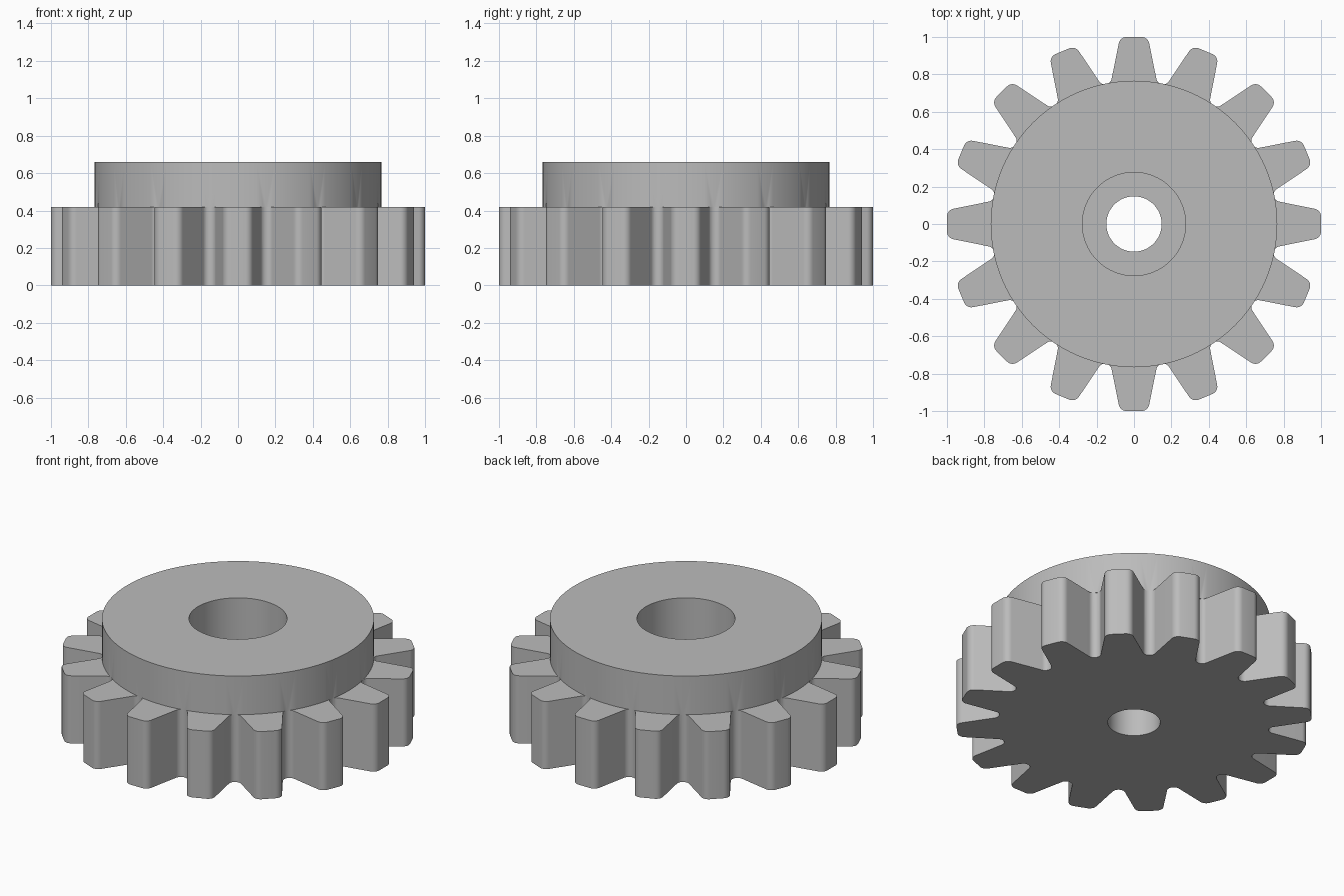
import bpy, bmesh, math
from math import sin, cos, radians

if "Cube" in bpy.data.objects:
    bpy.data.objects.remove(bpy.data.objects["Cube"])

TEETH = 16
GEAR_H, TOP, STEP = 0.42, 0.66, 0.28

steel = bpy.data.materials.new("steel grey")
steel.diffuse_color = (0.5, 0.5, 0.5, 1)
steel.use_nodes = True
steel.node_tree.nodes["Principled BSDF"].inputs["Base Color"].default_value = steel.diffuse_color


def arc(cx, cy, r, a0, a1, n):
    """Points on a circular arc, angles in degrees."""
    out = []
    for i in range(n + 1):
        a = radians(a0 + (a1 - a0) * i / n)
        out.append((cx + r * cos(a), cy + r * sin(a)))
    return out


def prism(name, outline, z0, z1):
    """Extrude a closed outline between two heights."""
    bm = bmesh.new()
    face = bm.faces.new([bm.verts.new((x, y, z0)) for x, y in outline])
    ext = bmesh.ops.extrude_face_region(bm, geom=[face])["geom"]
    bmesh.ops.translate(bm, vec=(0, 0, z1 - z0),
                        verts=[v for v in ext if isinstance(v, bmesh.types.BMVert)])
    bmesh.ops.recalc_face_normals(bm, faces=bm.faces)
    mesh = bpy.data.meshes.new(name)
    bm.to_mesh(mesh)
    bm.free()
    mesh.materials.append(steel)
    ob = bpy.data.objects.new(name, mesh)
    bpy.context.collection.objects.link(ob)
    return ob


def disc(name, r, z0, z1, n=96):
    return prism(name, arc(0, 0, r, 0, 360, n)[:-1], z0, z1)


def combine(target, tool, operation):
    mod = target.modifiers.new(operation, 'BOOLEAN')
    mod.operation, mod.object, mod.solver = operation, tool, 'EXACT'
    bpy.ops.object.modifier_apply(modifier=mod.name)
    bpy.data.objects.remove(tool)


# Half a tooth: rounded tip, straight flank, root fillet down to the valley
half = arc(0.04, 0.958, 0.042, 90, 12, 6)
half += arc(0.155, 0.783, 0.036, 192, 258.75, 6)
tooth = [(-x, y) for x, y in reversed(half[:-1])] + half

# Repeat the tooth clockwise around the wheel
outline = []
for k in range(TEETH):
    a = -2 * math.pi * k / TEETH
    outline += [(x * cos(a) - y * sin(a), x * sin(a) + y * cos(a)) for x, y in tooth]

# Toothed wheel with collar, stepped bore through the centre
gear = prism("gear_wheel", outline, 0, GEAR_H)
bpy.context.view_layer.objects.active = gear
gear.select_set(True)
combine(gear, disc("collar", 0.766, GEAR_H - 0.001, TOP), 'UNION')
combine(gear, disc("shaft_bore", 0.148, -0.1, TOP + 0.1, 64), 'DIFFERENCE')
combine(gear, disc("counterbore", 0.276, STEP, TOP + 0.1, 64), 'DIFFERENCE')
bpy.ops.object.shade_smooth_by_angle(angle=radians(30))
